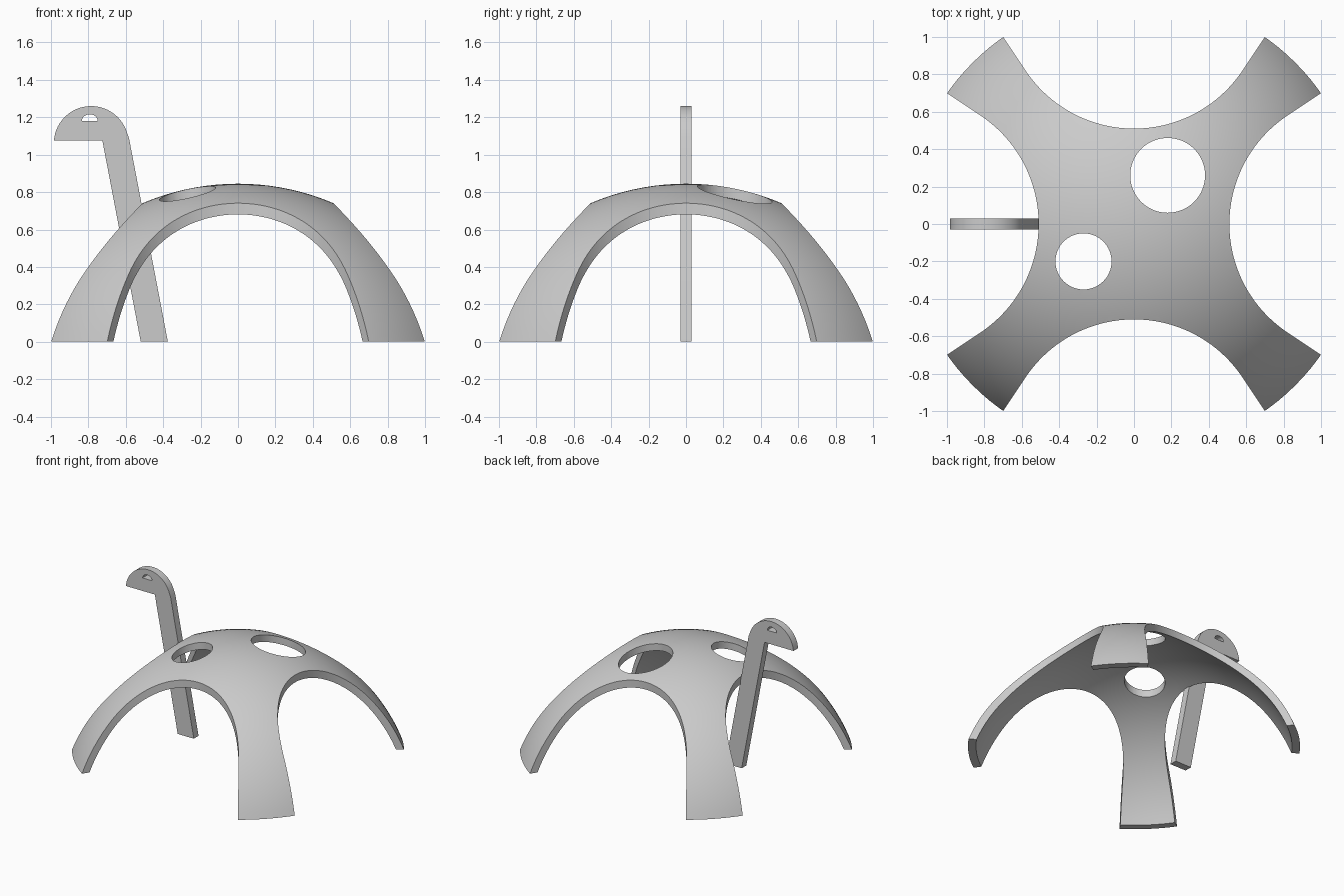
import bpy, bmesh
from math import sin, cos, pi, asin, sqrt, atan2
from mathutils import Matrix, Vector

cube = bpy.data.objects.get("Cube")
if cube:
    bpy.data.objects.remove(cube, do_unlink=True)

grey = bpy.data.materials.new("light_grey")
grey.use_nodes = True
grey.diffuse_color = (0.6, 0.6, 0.6, 1)
for node in grey.node_tree.nodes:
    if node.type == 'BSDF_PRINCIPLED':
        node.inputs["Base Color"].default_value = grey.diffuse_color


def make_object(name, bm):
    bmesh.ops.recalc_face_normals(bm, faces=bm.faces)
    mesh = bpy.data.meshes.new(name)
    bm.to_mesh(mesh)
    bm.free()
    mesh.materials.append(grey)
    obj = bpy.data.objects.new(name, mesh)
    bpy.context.collection.objects.link(obj)
    return obj


def add_prism(bm, outline, start, extrude):
    """Extrude a closed outline; start and extrude are vectors."""
    verts = [bm.verts.new(Vector(p) + Vector(start)) for p in outline]
    face = bm.faces.new(verts)
    grown = bmesh.ops.extrude_face_region(bm, geom=[face], use_keep_orig=True)
    moved = [g for g in grown["geom"] if isinstance(g, bmesh.types.BMVert)]
    bmesh.ops.translate(bm, verts=moved, vec=extrude)


def arc(cx, cy, r, a0, a1, n):
    return [(cx + r * cos(a0 + (a1 - a0) * i / n),
             cy + r * sin(a0 + (a1 - a0) * i / n)) for i in range(n + 1)]


def finish(obj, cutter):
    """Subtract the cutter, then smooth the curved faces."""
    cutter.hide_render = True
    mod = obj.modifiers.new("cut", 'BOOLEAN')
    mod.operation = 'DIFFERENCE'
    mod.solver = 'EXACT'
    mod.object = cutter
    bpy.ops.object.select_all(action='DESELECT')
    obj.select_set(True)
    bpy.context.view_layer.objects.active = obj
    bpy.ops.object.modifier_apply(modifier=mod.name)
    bpy.data.objects.remove(cutter, do_unlink=True)
    bpy.ops.object.shade_smooth_by_angle(angle=0.5)


# Dome shell: concentric arcs revolved about z
OUTER, INNER, DROP = 1.303, 1.248, 0.458
bm = bmesh.new()
profile = []
for radius, flip in ((OUTER, False), (INNER, True)):
    points = arc(0, -DROP, radius, pi / 2, asin(DROP / radius), 28)
    profile += points[::-1] if flip else points
verts = [bm.verts.new((x, 0, z)) for x, z in profile]
edges = [bm.edges.new(pair) for pair in zip(verts, verts[1:])]
bmesh.ops.spin(bm, geom=verts + edges, cent=(0, 0, 0), axis=(0, 0, 1),
               angle=2 * pi, steps=128, use_merge=False)
bmesh.ops.remove_doubles(bm, verts=bm.verts, dist=0.0005)
dome = make_object("dome_shell", bm)

# Four arch openings and two round holes, all cut straight down
bm = bmesh.new()
centre, radius, slope = 1.207, 0.697, 1.5
tilt = atan2(slope, 1)
end_x = (1.6 + 0.05) / slope
arch = arc(0, centre, radius, -pi / 2 - tilt, -pi / 2 + tilt, 56)
arch = [(-end_x, 1.6)] + arch + [(end_x, 1.6)]
for quarter in range(4):
    turn = Matrix.Rotation(quarter * pi / 2, 3, 'Z')
    add_prism(bm, [turn @ Vector((x, y, 0)) for x, y in arch],
              (0, 0, -0.2), (0, 0, 1.4))
for x, y, r in ((0.18, 0.26, 0.2), (-0.27, -0.2, 0.15)):
    add_prism(bm, [(u, v, 0) for u, v in arc(x, y, r, 0, 2 * pi, 64)[:-1]],
              (0, 0, -0.2), (0, 0, 1.4))
finish(dome, make_object("opening_cutter", bm))

# Leaning post with a half-round head
bm = bmesh.new()
head = arc(-0.785, 1.06, 0.2, -0.0, pi - 0.075, 32)
post = [(-0.52, 0), (-0.375, 0), (-0.583, 1.09)]
post += [p for p in head if p[1] > 1.1] + [(-0.985, 1.075), (-0.725, 1.075)]
add_prism(bm, [(x, 0, z) for x, z in post], (0, -0.03, 0), (0, 0.06, 0))
post_obj = make_object("leaning_post", bm)

# Half-round eye hole through the head
bm = bmesh.new()
eye = [(-0.7925 + 0.0425 * cos(pi * i / 16), 0, 1.18 + 0.036 * sin(pi * i / 16))
       for i in range(17)]
add_prism(bm, eye, (0, -0.1, 0), (0, 0.2, 0))
finish(post_obj, make_object("eye_cutter", bm))
